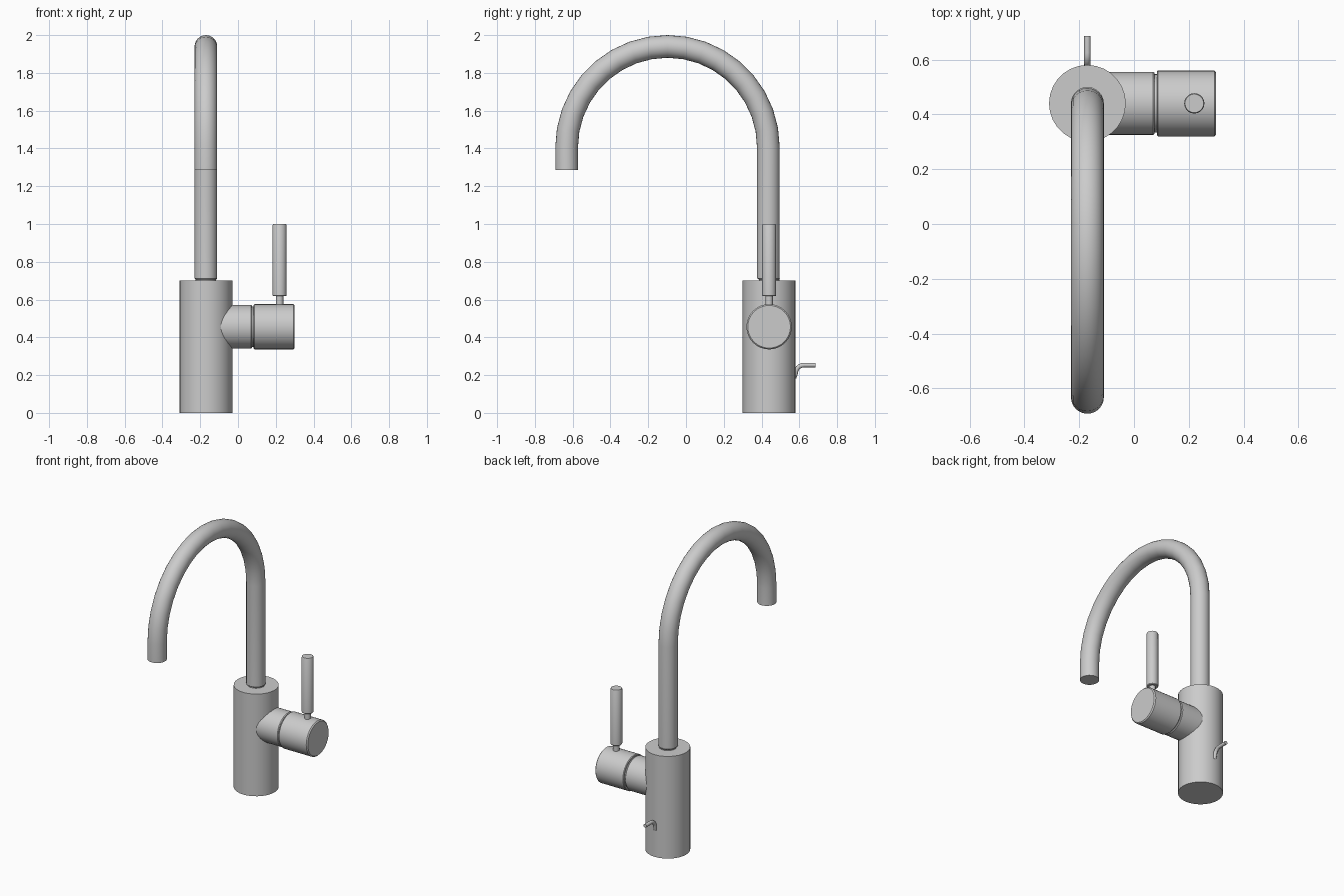
import bpy, bmesh, math
from mathutils import Vector, Matrix

if "Cube" in bpy.data.objects:
    bpy.data.objects.remove(bpy.data.objects["Cube"])

CX, CY = -0.17, 0.44      # axis of the body
HZ = 0.456                # height of the side valve axis


def finish(name, bm):
    bmesh.ops.recalc_face_normals(bm, faces=bm.faces)
    mesh = bpy.data.meshes.new(name)
    bm.to_mesh(mesh)
    bm.free()
    obj = bpy.data.objects.new(name, mesh)
    bpy.context.collection.objects.link(obj)
    bpy.ops.object.select_all(action='DESELECT')
    obj.select_set(True)
    bpy.context.view_layer.objects.active = obj
    bpy.ops.object.shade_smooth_by_angle(angle=math.radians(35))
    return obj


def skin(bm, rings):
    """Bridge rings of points and cap both ends."""
    rings = [[bm.verts.new(p) for p in ring] for ring in rings]
    n = len(rings[0])
    for a, b in zip(rings, rings[1:]):
        for i in range(n):
            j = (i + 1) % n
            bm.faces.new((a[i], a[j], b[j], b[i]))
    bm.faces.new(rings[0])
    bm.faces.new(rings[-1])


def lathe(name, profile, sides, origin, along_x=False):
    """Turn (radius, height) pairs about z, or about x."""
    m = Matrix.Translation(origin)
    if along_x:
        m = m @ Matrix.Rotation(math.pi / 2, 4, 'Y')
    bm = bmesh.new()
    skin(bm, [[m @ Vector((r * math.cos(2 * math.pi * i / sides),
                           r * math.sin(2 * math.pi * i / sides), h))
               for i in range(sides)] for r, h in profile])
    return finish(name, bm)


def tube(name, path, radius, sides):
    """Sweep a circle along (y, z) points in the plane x = CX."""
    pts = [Vector((CX, y, z)) for y, z in path]
    side = Vector((1, 0, 0))
    rings = []
    for i, p in enumerate(pts):
        t = (pts[min(i + 1, len(pts) - 1)] - pts[max(i - 1, 0)]).normalized()
        up = t.cross(side)
        rings.append([p + radius * (math.cos(2 * math.pi * k / sides) * side
                                    + math.sin(2 * math.pi * k / sides) * up)
                      for k in range(sides)])
    bm = bmesh.new()
    skin(bm, rings)
    return finish(name, bm)


def arc(cy, cz, r, a0, a1, steps):
    return [(cy + r * math.cos(math.radians(a0 + (a1 - a0) * i / steps)),
             cz + r * math.sin(math.radians(a0 + (a1 - a0) * i / steps)))
            for i in range(steps + 1)]


# Body column
lathe("body", [(0.14, 0), (0.14, 0.70)], 28, (CX, CY, 0))

# Gooseneck spout with a small collar gap at its foot
R = 0.534
lathe("spout_foot", [(0.054, 0.69), (0.054, 0.705), (0.06, 0.712)], 24, (CX, CY, 0))
tube("spout", [(CY - 0.004, 0.712)] + arc(CY - 0.004 - R, 1.406, R, 0, 180, 18)
     + [(CY - 0.004 - 2 * R, 1.285)], 0.06, 24)

# Side valve: neck, recessed joint and turning cap
lathe("valve_neck", [(0.115, -0.12), (0.115, 0.07), (0.111, 0.075)], 32, (0, CY, HZ), True)
lathe("valve_joint", [(0.107, 0.06), (0.107, 0.10)], 32, (0, CY, HZ), True)
lathe("valve_cap", [(0.116, 0.083), (0.12, 0.087), (0.12, 0.293), (0.113, 0.30)],
      32, (0, CY, HZ), True)

# Lever
lathe("lever_pin", [(0.02, 0.55), (0.02, 0.625)], 16, (0.22, CY, 0))
lathe("lever", [(0.034, 0.618), (0.037, 0.622), (0.037, 0.994), (0.034, 1.0)],
      20, (0.22, CY, 0))

# Bent rod at the back
tube("rear_rod", [(0.572, 0.185)] + arc(0.625, 0.208, 0.045, 180, 90, 6)
     + [(0.686, 0.253)], 0.012, 12)
